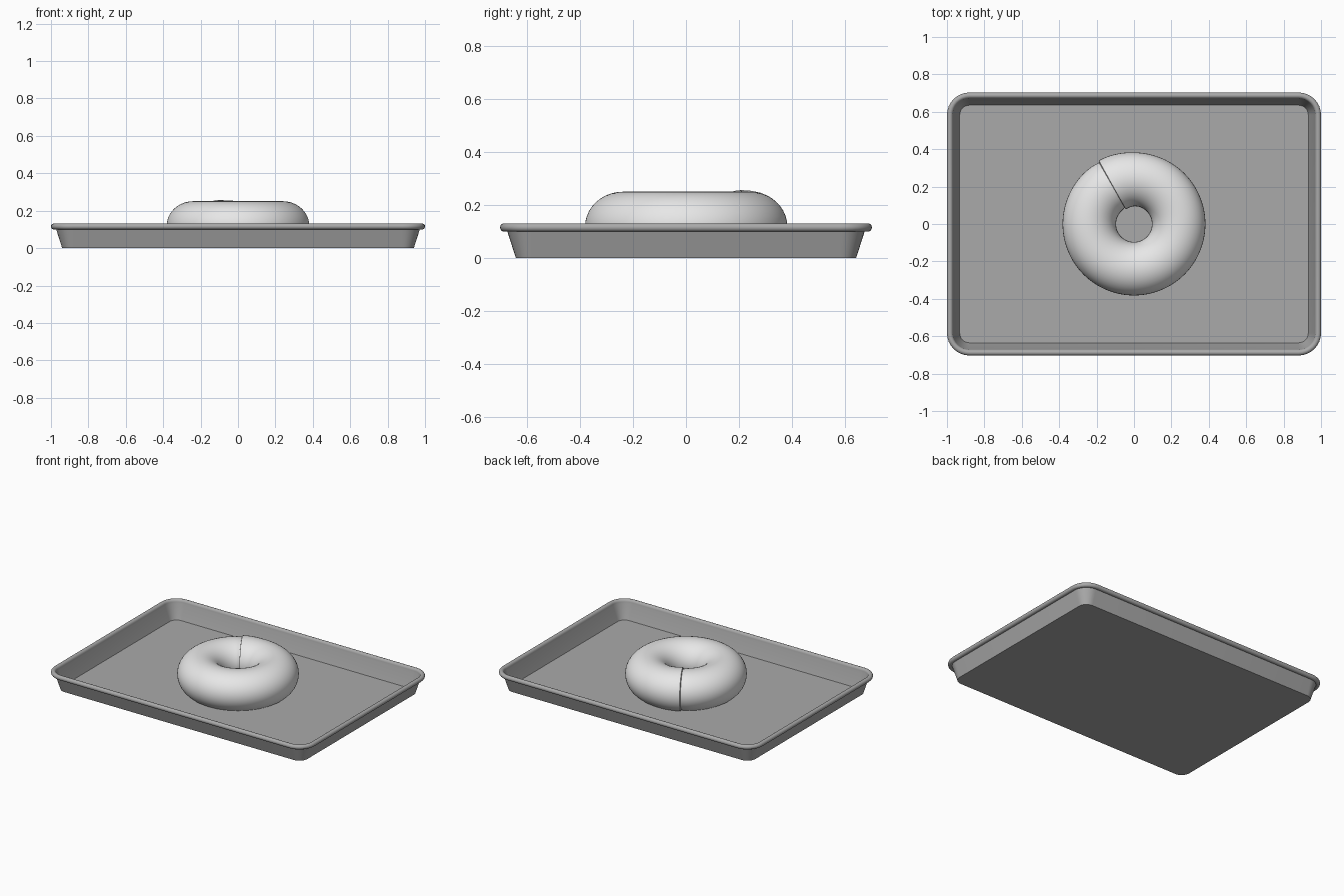
import bpy
import bmesh
from math import pi, sin, cos, exp, radians, tau

if "Cube" in bpy.data.objects:
    bpy.data.objects.remove(bpy.data.objects["Cube"], do_unlink=True)


def material(name, value):
    mat = bpy.data.materials.new(name)
    mat.use_nodes = True
    colour = (value, value, value, 1)
    mat.diffuse_color = colour
    mat.node_tree.nodes["Principled BSDF"].inputs["Base Color"].default_value = colour
    return mat


def loft(name, rings, mat, closed=False, angle=35):
    """Skin matching rings of points, capping both ends unless the loft closes."""
    bm = bmesh.new()
    loops = [[bm.verts.new(p) for p in ring] for ring in rings]
    count = len(loops[0])
    pairs = list(zip(loops, loops[1:]))
    if closed:
        pairs.append((loops[-1], loops[0]))
    for a, b in pairs:
        for i in range(count):
            j = (i + 1) % count
            bm.faces.new((a[i], a[j], b[j], b[i]))
    if not closed:
        bm.faces.new(loops[0][::-1])
        bm.faces.new(loops[-1])
    bmesh.ops.recalc_face_normals(bm, faces=bm.faces)
    mesh = bpy.data.meshes.new(name)
    bm.to_mesh(mesh)
    bm.free()
    mesh.materials.append(mat)
    obj = bpy.data.objects.new(name, mesh)
    bpy.context.collection.objects.link(obj)
    bpy.ops.object.select_all(action="DESELECT")
    obj.select_set(True)
    bpy.context.view_layer.objects.active = obj
    bpy.ops.object.shade_smooth_by_angle(angle=radians(angle))
    return obj


def rounded_rectangle(radius, z, steps=8):
    """Ring of points at a given distance from the four corner centres."""
    ring = []
    for quarter, (sx, sy) in enumerate([(1, 1), (-1, 1), (-1, -1), (1, -1)]):
        for k in range(steps + 1):
            a = (quarter + k / steps) * pi / 2
            ring.append((sx * 0.88 + radius * cos(a), sy * 0.583 + radius * sin(a), z))
    return ring


# Baking tray: sloped wall, rolled rim, inner wall and floor
profile = [(0.06, 0), (0.094, 0.106)]
for k in range(13):
    a = radians(-125 + k * 305 / 12)
    profile.append((0.104 + 0.016 * cos(a), 0.116 + 0.016 * sin(a)))
profile += [(0.086, 0.106), (0.052, 0.007)]
loft("baking_tray", [rounded_rectangle(r, z) for r, z in profile],
     material("tray grey", 0.4))

# Ring of dough, swelling at the overlap where its two ends join
SEAM = radians(119)
SEGMENTS, SIDES = 144, 40


def dough_section(turn):
    swell = 1 + 0.045 * exp(-((turn / 0.4) ** 2)) - 0.03 * exp(-(((tau - turn) / 0.1) ** 2))
    heading = SEAM - turn
    points = []
    for k in range(SIDES):
        a = tau * k / SIDES
        radius = 0.239 + 0.143 * swell * cos(a)
        z = max(0.008, 0.118 + 0.133 * swell * sin(a))
        points.append((radius * cos(heading), radius * sin(heading), z))
    return points


turns = [tau * i / SEGMENTS for i in range(SEGMENTS)] + [tau - 0.012]
loft("dough_ring", [dough_section(t) for t in turns],
     material("dough pale grey", 0.8), closed=True, angle=60)
